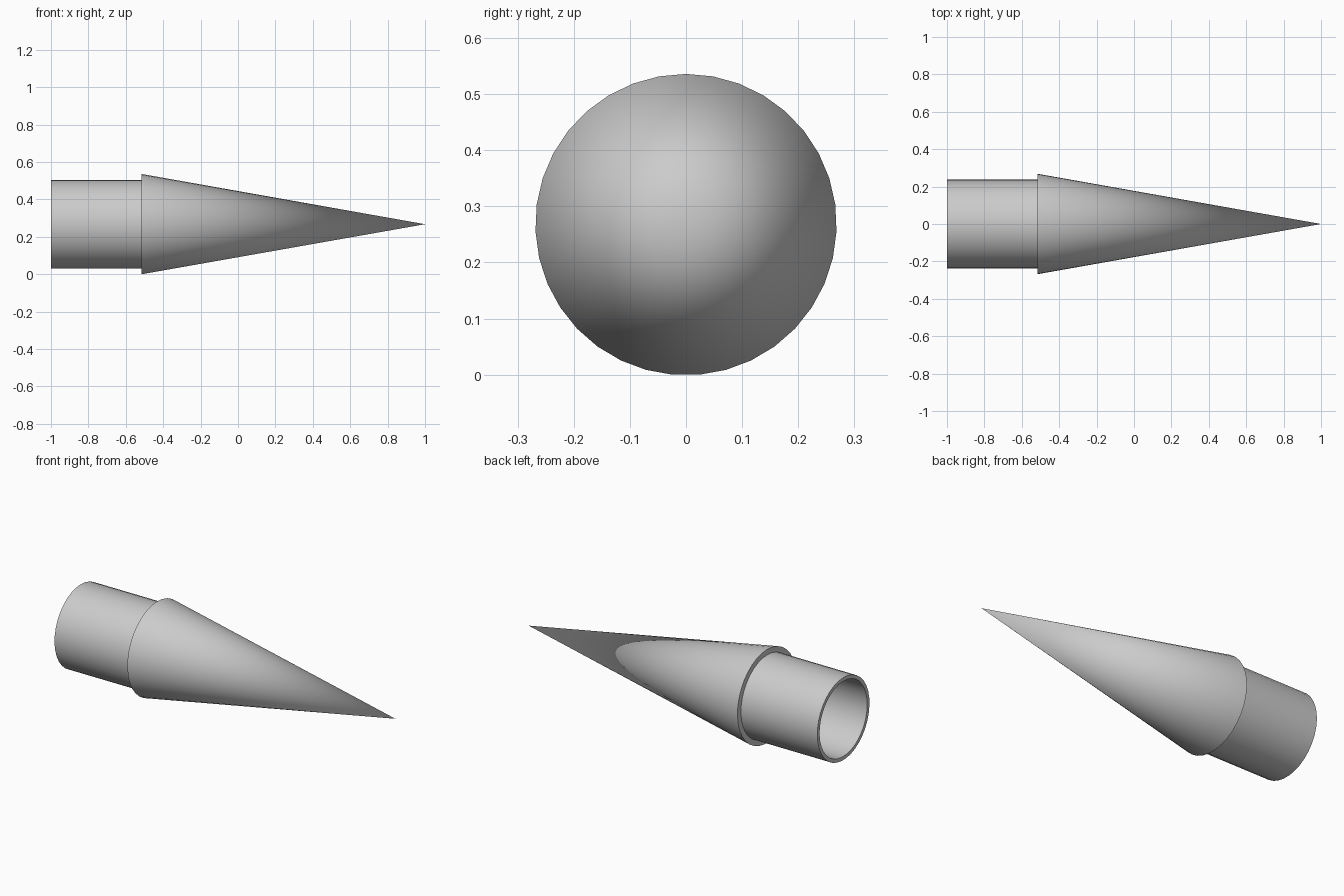
import bpy
import bmesh
import math
from mathutils import Vector

cube = bpy.data.objects.get("Cube")
if cube:
    bpy.data.objects.remove(cube, do_unlink=True)

SIDES = 35
NOSE_R, SHOULDER_R, BORE_R = 0.2685, 0.237, 0.216
BACK_X, STEP_X, INNER_TIP_X, TIP_X = -1.0, -0.515, 0.85, 1.0
AXIS_Z = NOSE_R * math.cos(math.pi / SIDES)  # lowest facet rests on the ground

grey = bpy.data.materials.new("light grey")
grey.use_nodes = True
grey.diffuse_color = (0.6, 0.6, 0.6, 1)
grey.node_tree.nodes["Principled BSDF"].inputs["Base Color"].default_value = (0.6, 0.6, 0.6, 1)


def lathe(name, profile, closed):
    """Spin (x, radius) points about the long axis, starting at the top."""
    bm = bmesh.new()
    verts = [bm.verts.new((x, 0, r)) for x, r in profile]
    edges = [bm.edges.new(pair) for pair in zip(verts, verts[1:])]
    if closed:
        edges.append(bm.edges.new((verts[-1], verts[0])))
    bmesh.ops.spin(bm, geom=verts + edges, cent=Vector(), axis=Vector((1, 0, 0)),
                   angle=math.tau, steps=SIDES)
    bmesh.ops.remove_doubles(bm, verts=bm.verts, dist=0.0001)
    bmesh.ops.recalc_face_normals(bm, faces=bm.faces)
    mesh = bpy.data.meshes.new(name)
    bm.to_mesh(mesh)
    bm.free()
    mesh.materials.append(grey)
    obj = bpy.data.objects.new(name, mesh)
    obj.location.z = AXIS_Z
    bpy.context.collection.objects.link(obj)
    bpy.ops.object.select_all(action="DESELECT")
    obj.select_set(True)
    bpy.context.view_layer.objects.active = obj
    bpy.ops.object.shade_smooth_by_angle(angle=math.radians(30))


# Hollow pointed cone with a flat rim behind
lathe("nose_cone", [(TIP_X, 0), (STEP_X, NOSE_R), (STEP_X, BORE_R), (INNER_TIP_X, 0)], False)

# Open tube that plugs into the body
lathe("shoulder_tube", [(STEP_X, SHOULDER_R), (BACK_X, SHOULDER_R),
                        (BACK_X, BORE_R), (STEP_X, BORE_R)], True)
